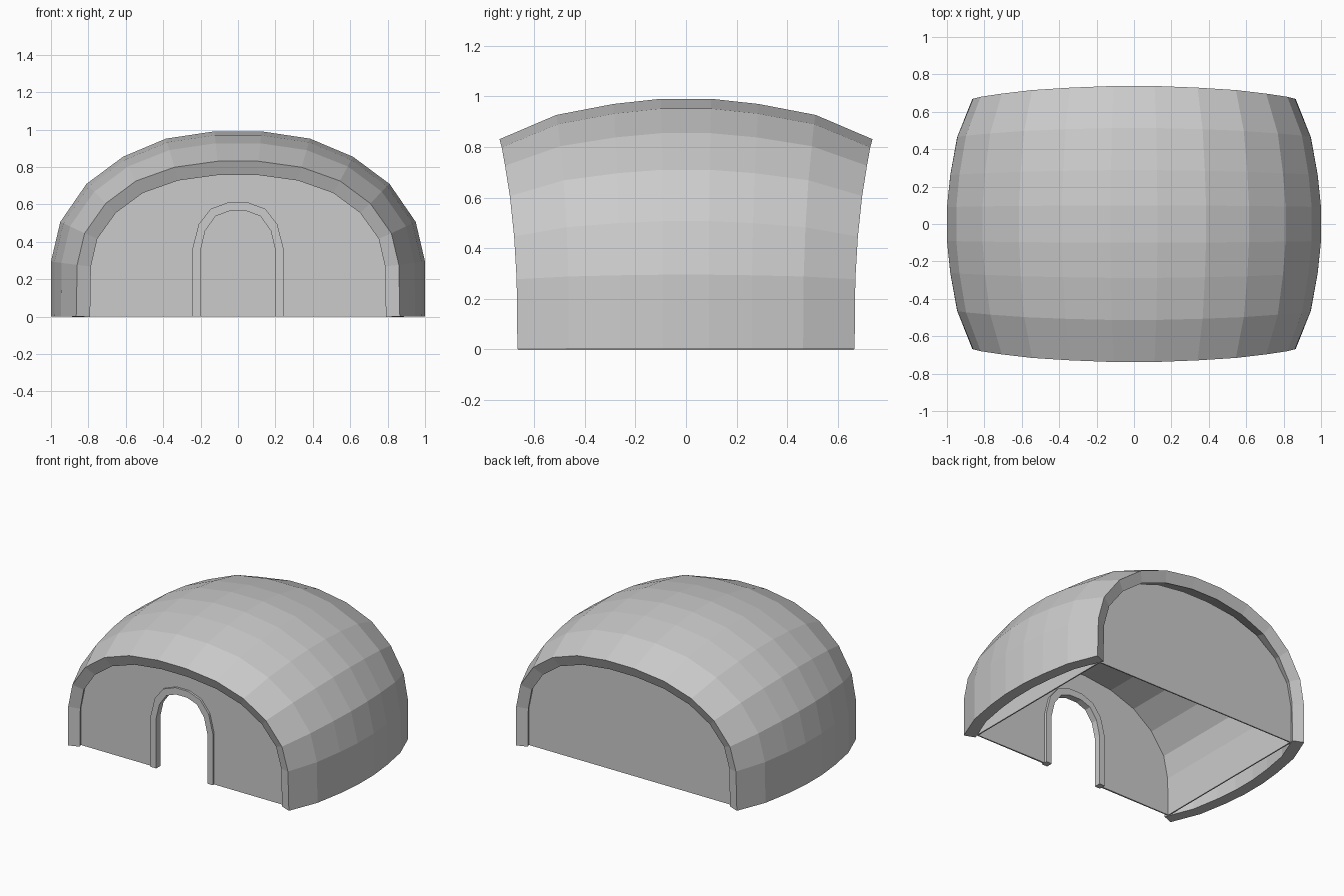
import bpy, bmesh

if "Cube" in bpy.data.objects:
    bpy.data.objects.remove(bpy.data.objects["Cube"])


def mirrored(half):
    """Full arch from its right half: right base, over the top, left base."""
    return half + [(-x, z) for x, z in reversed(half)]


def make_object(name, bm, thickness=0):
    """Outward normals, new object, optional inward thickness."""
    bmesh.ops.recalc_face_normals(bm, faces=bm.faces)
    if max(bm.faces, key=lambda f: f.calc_center_median().z).normal.z < 0:
        bmesh.ops.reverse_faces(bm, faces=bm.faces)
    mesh = bpy.data.meshes.new(name)
    bm.to_mesh(mesh)
    bm.free()
    ob = bpy.data.objects.new(name, mesh)
    bpy.context.collection.objects.link(ob)
    if thickness:
        solid = ob.modifiers.new("thickness", 'SOLIDIFY')
        solid.thickness = thickness
        solid.offset = -1
    return ob


def loft(bm, rings, closed=False):
    """Quads between successive rings of vertices."""
    rows = [[bm.verts.new(p) for p in r] for r in rings]
    for a, b in zip(rows, rows[1:]):
        n = len(a)
        for i in range(n if closed else n - 1):
            j = (i + 1) % n
            bm.faces.new((a[i], a[j], b[j], b[i]))
    return rows


# Domed outer shell: arch section shrinking from the middle to each end
middle = [(1, 0), (1, .295), (.95, .507), (.81, .71), (.615, .855), (.385, .952), (.125, .991)]
end = [(.865, 0), (.86, .277), (.82, .446), (.707, .606), (.545, .726), (.34, .799), (.11, .831)]
end_y = [.667, .67, .68, .697, .716, .729, .738]
stations = [(-1, 1), (-.695, .4), (-.39, .13), (-.135, 0), (.135, 0), (.39, .13), (.695, .4), (1, 1)]
rings = []
for t, f in stations:
    half = [(m[0] + (e[0] - m[0]) * f, t * y, m[1] + (e[1] - m[1]) * f)
            for m, e, y in zip(middle, end, end_y)]
    rings.append(half + [(-x, y, z) for x, y, z in reversed(half)])
bm = bmesh.new()
loft(bm, rings)
bm.normal_update()
make_object("outer_shell", bm, .08)

# Straight thin inner vault with flat end walls, front wall cut around the door
inner = mirrored([(.803, 0), (.798, .268), (.766, .426), (.662, .573), (.51, .686), (.317, .754), (.102, .78)])
door_out = mirrored([(.243, 0), (.243, .365), (.21, .495), (.145, .577), (.05, .612)])
door_in = mirrored([(.2, 0), (.2, .355), (.175, .46), (.12, .537), (.045, .565)])
WALL = .614
bm = bmesh.new()
front, back = loft(bm, [[(x, y, z) for x, z in inner] for y in (-WALL, WALL)])
bm.faces.new(back)
opening = [bm.verts.new((x, -WALL, z)) for x, z in reversed(door_out)]
bm.faces.new(front + opening)
make_object("inner_vault", bm, .012)

# Door frame: solid arch band set into the front wall
bm = bmesh.new()
sections = []
for (xo, zo), (xi, zi) in zip(door_out, door_in):
    sections.append([(xo, -.629, zo), (xi, -.629, zi), (xi, -.582, zi), (xo, -.582, zo)])
rows = loft(bm, sections, closed=True)
bm.faces.new(rows[0])
bm.faces.new(rows[-1])
make_object("door_frame", bm)
